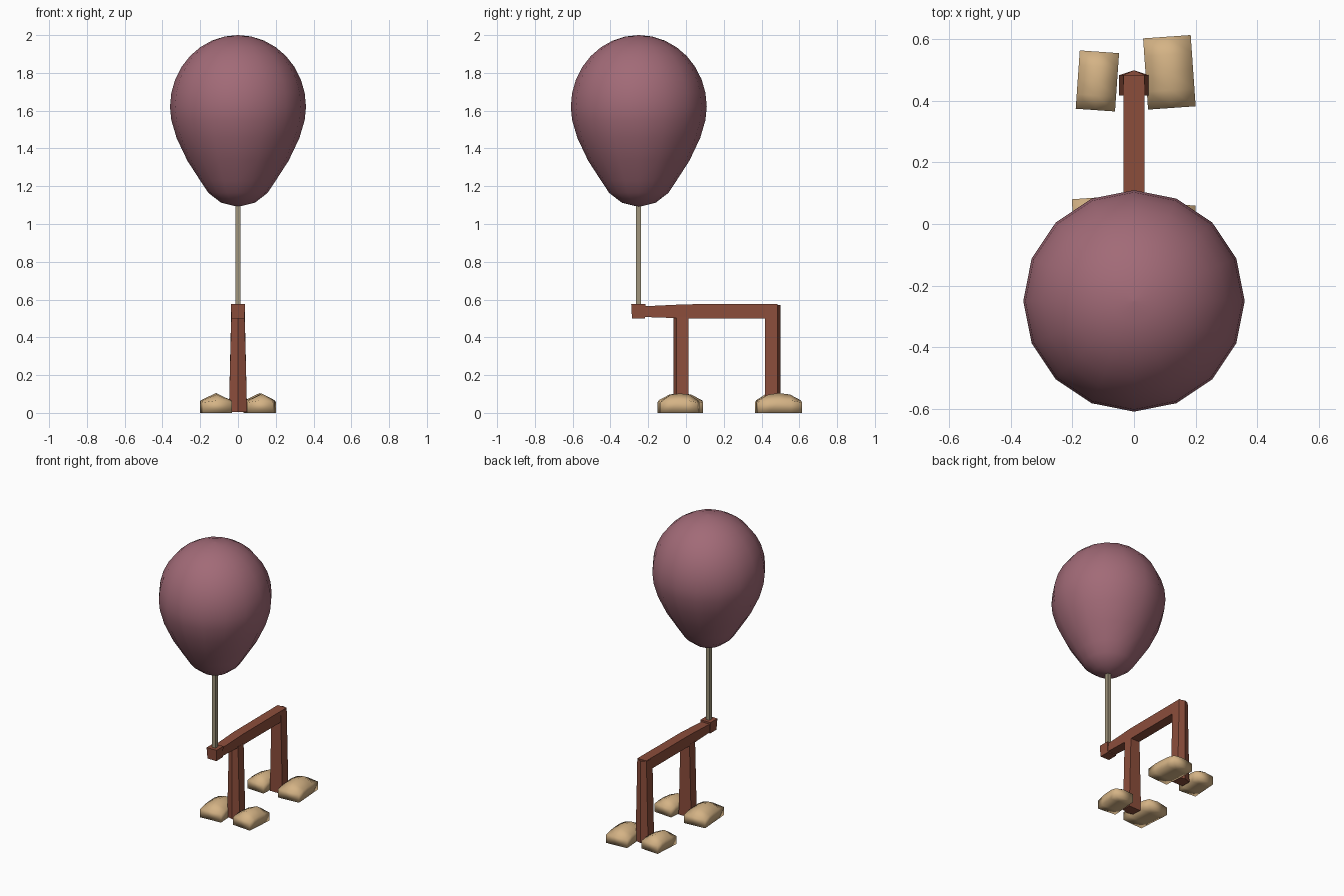
import bpy, bmesh, math
from mathutils import Matrix

if "Cube" in bpy.data.objects:
    bpy.data.objects.remove(bpy.data.objects["Cube"])


def material(name, rgb):
    m = bpy.data.materials.new(name)
    m.diffuse_color = (*rgb, 1)
    m.use_nodes = True
    m.node_tree.nodes["Principled BSDF"].inputs["Base Color"].default_value = m.diffuse_color
    return m


PINK = material("dusky pink", (0.36, 0.145, 0.185))
BROWN = material("red brown", (0.26, 0.075, 0.044))
TAN = material("tan", (0.66, 0.45, 0.235))
CORD = material("grey beige", (0.35, 0.30, 0.20))


def loft(name, rings, mat, smooth=False, matrix=None):
    """Join equal-sized rings of points and cap both ends."""
    bm = bmesh.new()
    vs = [[bm.verts.new(p) for p in r] for r in rings]
    n = len(vs[0])
    for a, b in zip(vs, vs[1:]):
        for i in range(n):
            j = (i + 1) % n
            bm.faces.new((a[i], a[j], b[j], b[i]))
    bm.faces.new(vs[0])
    bm.faces.new(vs[-1])
    bmesh.ops.recalc_face_normals(bm, faces=bm.faces)
    for f in bm.faces:
        f.smooth = smooth
    if matrix:
        bm.transform(matrix)
    me = bpy.data.meshes.new(name)
    bm.to_mesh(me)
    bm.free()
    me.materials.append(mat)
    ob = bpy.data.objects.new(name, me)
    bpy.context.collection.objects.link(ob)
    return ob


def rect_z(hx, y0, y1, z):
    return [(-hx, y0, z), (hx, y0, z), (hx, y1, z), (-hx, y1, z)]


def rect_y(hx, z0, z1, y):
    return [(-hx, y, z0), (hx, y, z0), (hx, y, z1), (-hx, y, z1)]


# balloon: 16-sided lathe
profile = [(0.002, 1.091), (0.09, 1.113), (0.157, 1.165), (0.2, 1.23), (0.268, 1.335),
           (0.325, 1.455), (0.353, 1.55), (0.36, 1.62)]
profile += [(0.36 * math.cos(a), 1.62 + 0.38 * math.sin(a))
            for a in [math.radians(11.25 * k) for k in range(1, 8)]]
profile.append((0.002, 2.0))
loft("balloon", [[(r * math.cos(math.tau * i / 16), -0.25 + r * math.sin(math.tau * i / 16), z)
                  for i in range(16)] for r, z in profile], PINK, True)

# string
loft("string", [rect_z(0.013, -0.266, -0.239, z) for z in (0.55, 1.11)], CORD)

# knot block and top beam
loft("knot_block", [rect_z(0.034, -0.286, -0.216, 0.5), rect_z(0.038, -0.29, -0.214, 0.577)], BROWN)
loft("beam", [rect_y(0.031, 0.508, 0.564, -0.23), rect_y(0.034, 0.5, 0.575, 0.0),
              rect_y(0.034, 0.5, 0.577, 0.484)], BROWN)


# legs: five-sided posts with an outward ridge
def leg(name, y_in, y_edge, y_ridge, top):
    rings = [[(-w, y_in, z), (-w, y_edge, z), (0, y_ridge, z), (w, y_edge, z), (w, y_in, z)]
             for w, z in ((0.048, 0.004), (0.035, top))]
    loft(name, rings, BROWN)


leg("front_leg", 0.012, -0.05, -0.066, 0.51)
leg("back_leg", 0.418, 0.484, 0.5, 0.572)


# feet: blocks with a domed, ridged top
def foot(name, x, y, w, l, h, deg):
    rings = []
    for t, edge, mid in ((-1, 0.055, 0.066), (-0.5, 0.066, 0.097), (0, 0.068, h),
                         (0.5, 0.066, 0.097), (1, 0.055, 0.066)):
        v = t * l / 2
        rings.append([(-w / 2, v, 0), (0, v, 0), (w / 2, v, 0),
                      (w / 2, v, edge), (0, v, mid), (-w / 2, v, edge)])
    loft(name, rings, TAN, True,
         Matrix.Translation((x, y, 0)) @ Matrix.Rotation(math.radians(deg), 4, 'Z'))


foot("back_right_foot", 0.115, 0.493, 0.155, 0.232, 0.105, 4)
foot("back_left_foot", -0.119, 0.465, 0.128, 0.19, 0.103, -4)
foot("front_left_foot", -0.117, -0.03, 0.155, 0.232, 0.105, 4)
foot("front_right_foot", 0.125, -0.032, 0.135, 0.195, 0.103, -5)
